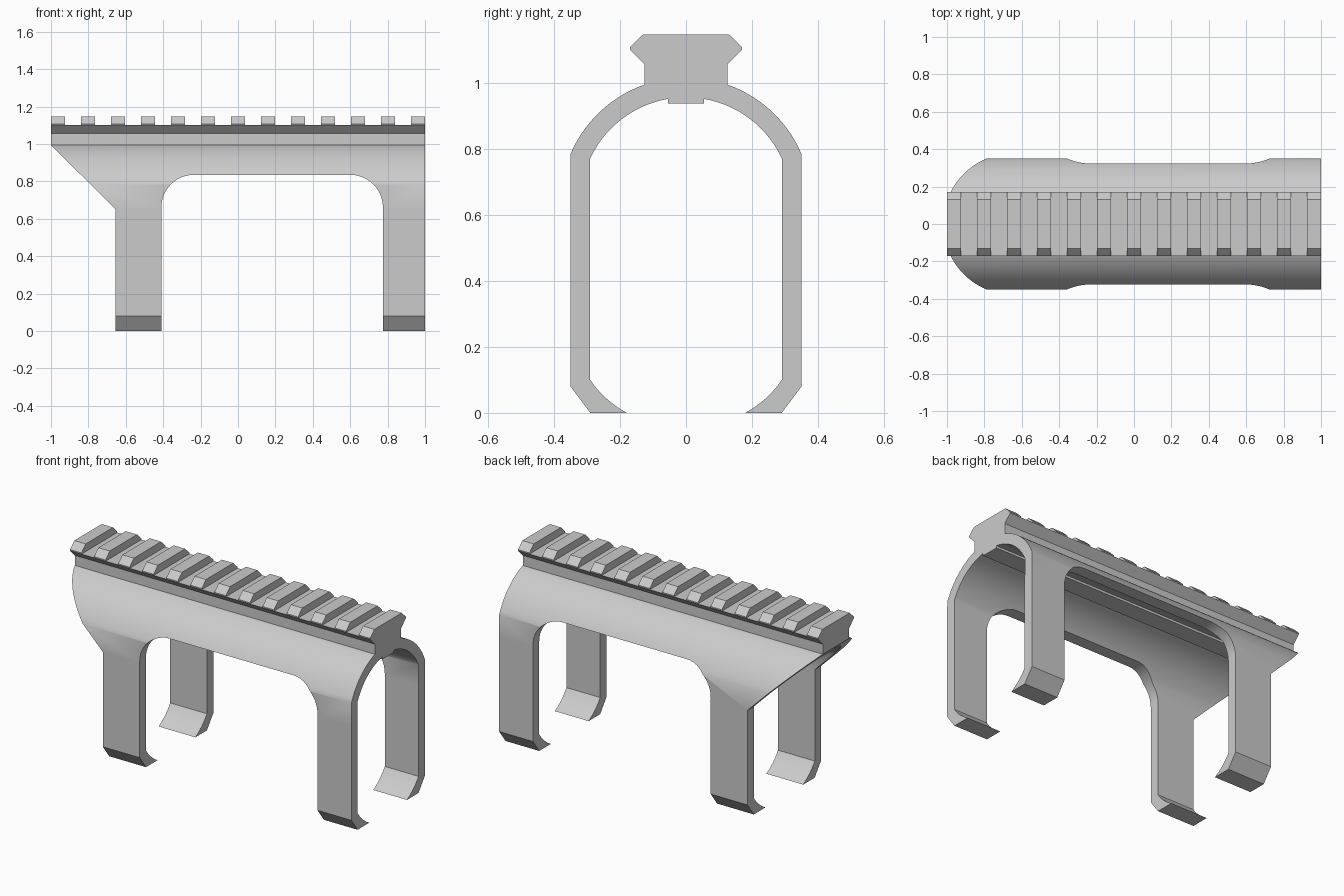
import bpy, bmesh
from math import sin, cos, radians

cube = bpy.data.objects.get("Cube")
if cube:
    bpy.data.objects.remove(cube, do_unlink=True)

metal = bpy.data.materials.new("plain grey metal")
metal.use_nodes = True
grey = (0.6, 0.6, 0.6, 1)
metal.diffuse_color = grey
metal.node_tree.nodes["Principled BSDF"].inputs["Base Color"].default_value = grey


def arc(cu, cv, r, start, end, steps):
    """Points on a circle, angles in degrees from the +u axis."""
    angles = [radians(start + (end - start) * i / steps) for i in range(steps + 1)]
    return [(cu + r * cos(a), cv + r * sin(a)) for a in angles]


def mirrored(half):
    """Close a half outline by reflecting it across u = 0."""
    return half + [(-u, v) for u, v in reversed(half)]


def prism(name, outline, axis, lo, hi):
    """Extrude an outline (u, z) along the x or y axis."""
    def place(u, v, w):
        return (w, u, v) if axis == "x" else (u, w, v)
    bm = bmesh.new()
    face = bm.faces.new([bm.verts.new(place(u, v, lo)) for u, v in outline])
    new = bmesh.ops.extrude_face_region(bm, geom=[face])["geom"]
    shift = place(0, 0, hi - lo)
    bmesh.ops.translate(bm, vec=shift, verts=[g for g in new if isinstance(g, bmesh.types.BMVert)])
    bmesh.ops.recalc_face_normals(bm, faces=bm.faces)
    mesh = bpy.data.meshes.new(name)
    bm.to_mesh(mesh)
    bm.free()
    mesh.materials.append(metal)
    obj = bpy.data.objects.new(name, mesh)
    bpy.context.collection.objects.link(obj)
    return obj


def activate(obj):
    bpy.ops.object.select_all(action="DESELECT")
    obj.select_set(True)
    bpy.context.view_layer.objects.active = obj


# Clamp cross-section: arch, straight legs, hooked feet and a rib under the rail
centre = 0.6355
outer = arc(0, centre, 0.38, 70.8, 23.1, 14)
inner = arc(0, centre, 0.32, 24.9, 80.1, 14)
foot = [(0.35, 0.65), (0.35, 0.08), (0.29, 0), (0.18, 0),
        (0.21, 0.019), (0.243, 0.045), (0.27, 0.073), (0.29, 0.1), (0.29, 0.65)]
half = outer + foot + inner + [(0.055, 0.937)]
clamp = prism("clamp_body", mirrored(half), "x", -1, 1)

# Side outline that leaves two pairs of legs and a slanted end
window = arc(-0.235, 0.66, 0.175, 180, 90, 12) + arc(0.6, 0.66, 0.175, 90, 0, 12)
side = ([(-1.1, 1.2), (-1.1, 1.094), (-0.655, 0.65), (-0.655, -0.1), (-0.41, -0.1)]
        + window + [(0.775, -0.1), (1.1, -0.1), (1.1, 1.2)])
cutter = prism("side_cutter", side, "y", -0.6, 0.6)
cutter.hide_render = True
activate(clamp)
trim = clamp.modifiers.new("trim", "BOOLEAN")
trim.operation = "INTERSECT"
trim.solver = "EXACT"
trim.object = cutter
bpy.ops.object.modifier_apply(modifier=trim.name)
bpy.data.objects.remove(cutter, do_unlink=True)
bpy.ops.object.shade_smooth_by_angle(angle=radians(30))

# Rail: undercut base
prism("rail_base", mirrored([(0.125, 0.994), (0.125, 1.055), (0.17, 1.1)]), "x", -1, 1)

# Rail: row of bevelled teeth
count, width = 13, 0.076
teeth = prism("rail_teeth", mirrored([(0.17, 1.1), (0.17, 1.107), (0.13, 1.146)]),
              "x", -1, -1 + width)
row = teeth.modifiers.new("row", "ARRAY")
row.count = count
row.use_relative_offset = False
row.use_constant_offset = True
row.constant_offset_displace = ((2 - width) / (count - 1), 0, 0)
activate(teeth)
bpy.ops.object.modifier_apply(modifier=row.name)
